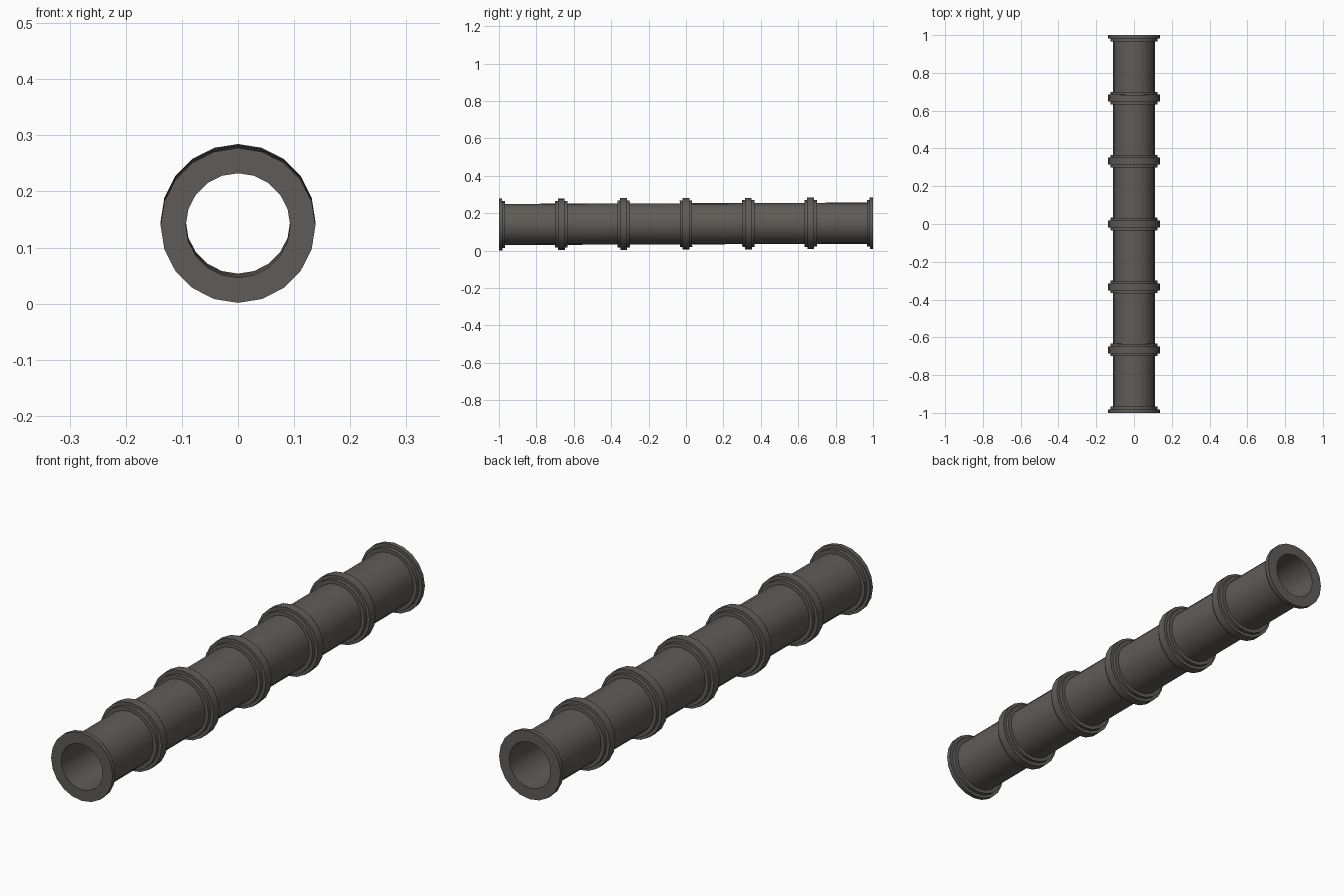
import bpy, bmesh, math
from mathutils import Matrix

if "Cube" in bpy.data.objects:
    bpy.data.objects.remove(bpy.data.objects["Cube"])

SIDES = 20
PIPE_R, BORE_R, STEP_R, RIM_R = 0.11, 0.093, 0.125, 0.138
STEP_W, RIM_W = 0.033, 0.018          # half widths of the stepped collar

# The pipe is pitched very slightly, rising towards the back
TILT = Matrix.Translation((0, 0, 0.143)) @ Matrix.Rotation(math.atan(0.0035), 4, 'X')

metal = bpy.data.materials.new("dark warm grey metal")
metal.diffuse_color = (0.115, 0.106, 0.097, 1)
metal.use_nodes = True
metal.node_tree.nodes["Principled BSDF"].inputs["Base Color"].default_value = metal.diffuse_color


def lathe(name, profile, y=0.0):
    """Spin a closed (y, radius) profile around the pipe axis."""
    bm = bmesh.new()
    rings = []
    for i in range(SIDES):
        a = 2 * math.pi * i / SIDES
        rings.append([bm.verts.new((r * math.sin(a), py, r * math.cos(a)))
                      for py, r in profile])
    n = len(profile)
    for i in range(SIDES):
        r0, r1 = rings[i], rings[(i + 1) % SIDES]
        for j in range(n):
            k = (j + 1) % n
            bm.faces.new((r0[j], r0[k], r1[k], r1[j]))
    bmesh.ops.recalc_face_normals(bm, faces=bm.faces)
    mesh = bpy.data.meshes.new(name)
    bm.to_mesh(mesh)
    bm.free()
    mesh.materials.append(metal)
    ob = bpy.data.objects.new(name, mesh)
    bpy.context.collection.objects.link(ob)
    ob.matrix_world = TILT @ Matrix.Translation((0, y, 0))
    bpy.ops.object.select_all(action='DESELECT')
    ob.select_set(True)
    bpy.context.view_layer.objects.active = ob
    bpy.ops.object.shade_smooth_by_angle(angle=math.radians(30))
    return ob


# Hollow pipe with a stepped flange at each end
half = [(-1, BORE_R), (-1, RIM_R), (-1 + RIM_W, RIM_R), (-1 + RIM_W, STEP_R),
        (-1 + STEP_W, STEP_R), (-1 + STEP_W, PIPE_R)]
lathe("flanged_pipe", half + [(-y, r) for y, r in reversed(half)])

# Stepped joint collars, evenly spaced
side = [(-STEP_W, PIPE_R - 0.004), (-STEP_W, STEP_R), (-RIM_W, STEP_R), (-RIM_W, RIM_R)]
collar = side + [(-y, r) for y, r in reversed(side)]
for i in range(5):
    lathe(f"joint_collar_{i + 1}", collar, (i - 2) / 3)
